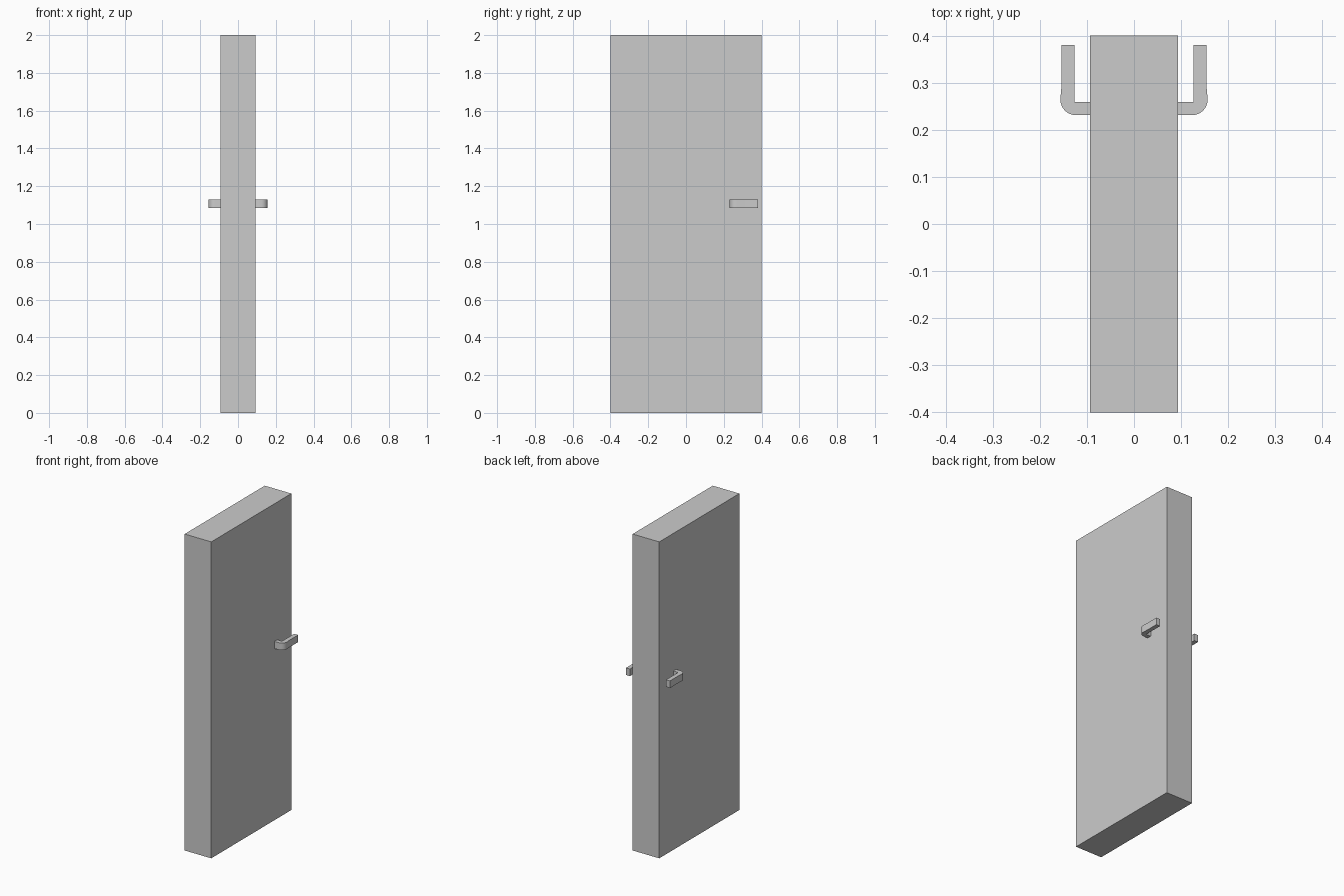
import bpy, bmesh, math

if "Cube" in bpy.data.objects:
    bpy.data.objects.remove(bpy.data.objects["Cube"])

HALF_T = 0.093  # half door thickness


def make_object(name, bm):
    bmesh.ops.recalc_face_normals(bm, faces=bm.faces)
    mesh = bpy.data.meshes.new(name)
    bm.to_mesh(mesh)
    bm.free()
    obj = bpy.data.objects.new(name, mesh)
    bpy.context.collection.objects.link(obj)
    return obj


# Door slab
bm = bmesh.new()
bmesh.ops.create_cube(bm, size=1)
bmesh.ops.scale(bm, vec=(2 * HALF_T, 0.8, 2), verts=bm.verts)
bmesh.ops.translate(bm, vec=(0, 0, 1), verts=bm.verts)
make_object("door_slab", bm)


# Lever handle: L-shaped plan with rounded outer corner, extruded upward
def lever_handle(name, side):
    cx, cy, r = 0.1235, 0.264, 0.033
    outline = [(HALF_T, 0.231)]
    for i in range(7):
        a = -math.pi / 2 + i * math.pi / 12
        outline.append((cx + r * math.cos(a), cy + r * math.sin(a)))
    outline += [(0.154, 0.292), (0.154, 0.38), (0.1265, 0.38),
                (0.1265, 0.2585), (HALF_T, 0.2585)]
    bm = bmesh.new()
    face = bm.faces.new([bm.verts.new((side * x, y, 1.085)) for x, y in outline])
    ext = bmesh.ops.extrude_face_region(bm, geom=[face], use_keep_orig=True)
    top = [v for v in ext["geom"] if isinstance(v, bmesh.types.BMVert)]
    bmesh.ops.translate(bm, vec=(0, 0, 0.045), verts=top)
    obj = make_object(name, bm)
    bpy.context.view_layer.objects.active = obj
    obj.select_set(True)
    bpy.ops.object.shade_smooth_by_angle(angle=math.radians(30))
    obj.select_set(False)


lever_handle("right_lever_handle", 1)
lever_handle("left_lever_handle", -1)
